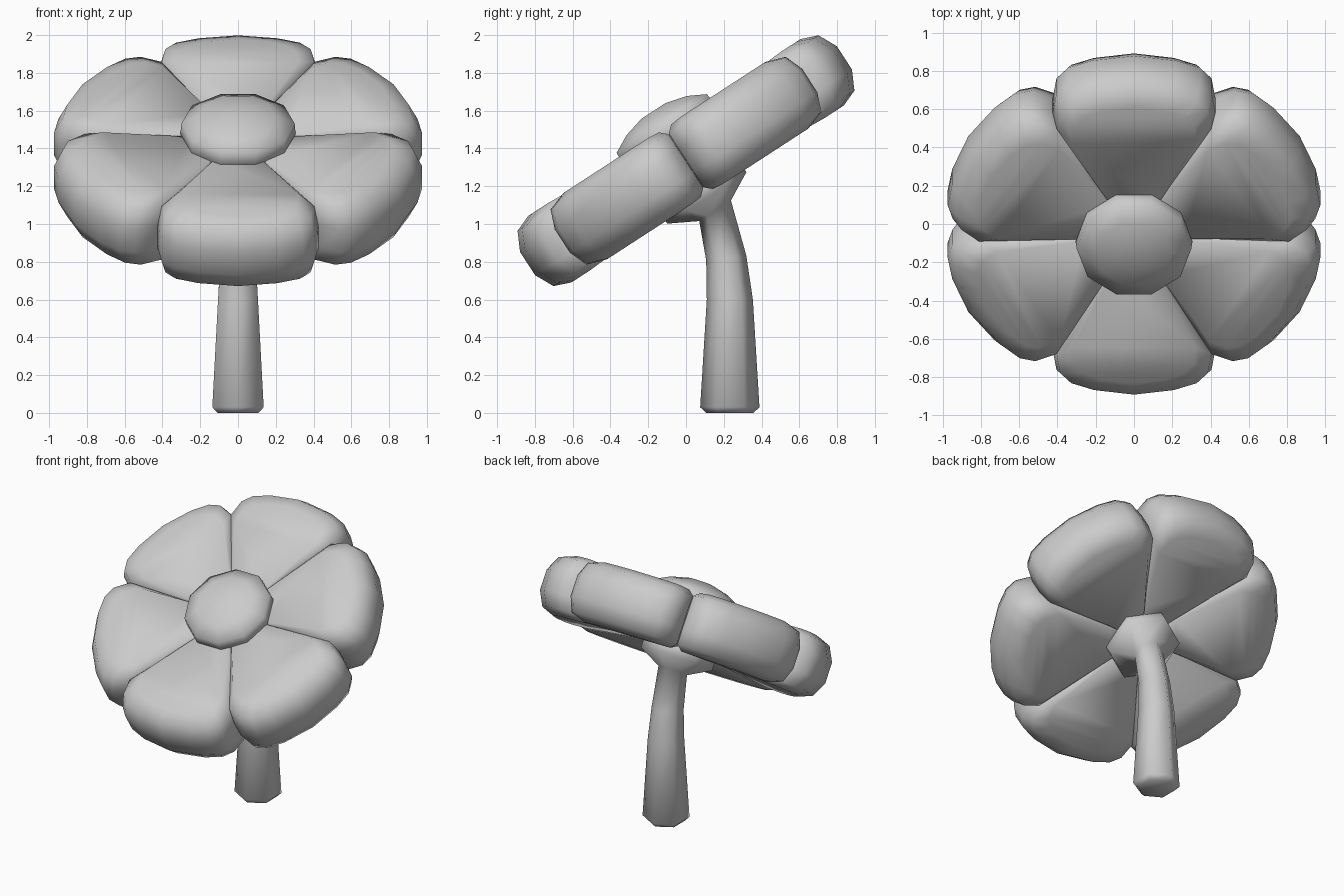
import bpy, bmesh
from math import sin, cos, pi, radians
from mathutils import Matrix, Vector

cube = bpy.data.objects.get("Cube")
if cube:
    bpy.data.objects.remove(cube)

grey = bpy.data.materials.new("plain_grey")
grey.use_nodes = True
COLOUR = (0.6, 0.6, 0.6, 1)
grey.diffuse_color = COLOUR
grey.node_tree.nodes["Principled BSDF"].inputs["Base Color"].default_value = COLOUR

TILT = radians(33)
HEAD = Matrix.Translation((0, 0, 1.335)) @ Matrix.Rotation(TILT, 4, "X")


def loft(name, rings, matrix, cap):
    """Skin a stack of equal rings and close both ends with the cap rule."""
    bm = bmesh.new()
    loops = [[bm.verts.new(p) for p in ring] for ring in rings]
    n = len(loops[0])
    for a, b in zip(loops, loops[1:]):
        for i in range(n):
            j = (i + 1) % n
            bm.faces.new((a[i], a[j], b[j], b[i]))
    for loop in (loops[0], loops[-1]):
        cap(bm, loop)
    bmesh.ops.recalc_face_normals(bm, faces=bm.faces)
    mesh = bpy.data.meshes.new(name)
    bm.to_mesh(mesh)
    bm.free()
    mesh.materials.append(grey)
    mesh.shade_smooth()
    obj = bpy.data.objects.new(name, mesh)
    obj.matrix_world = matrix
    bpy.context.collection.objects.link(obj)
    return obj


def flat_cap(bm, loop):
    bm.faces.new(loop)


def mirrored_cap(bm, loop):
    """Join right and left points in rows, with the petal tip in the middle."""
    n = len(loop)
    mid = n // 2
    for i in range(mid - 1):
        bm.faces.new((loop[i], loop[i + 1], loop[n - 2 - i], loop[n - 1 - i]))
    bm.faces.new((loop[mid - 1], loop[mid], loop[mid + 1]))


def circle(sides, radius, height, centre=(0, 0), tilt=0.0, phase=0.0):
    turn = Matrix.Rotation(tilt, 3, "X")
    mid = Vector((0, centre[0], centre[1] + height))
    return [mid + turn @ Vector((radius * cos(phase + 2 * pi * i / sides),
                                 radius * sin(phase + 2 * pi * i / sides), 0))
            for i in range(sides)]


# Petals: one half outline, mirrored and stacked into a rounded cushion
half = [(.03, .04), (.165, .27), (.425, .74), (.405, .86), (.345, .925), (.22, .97)]
outline = half + [(0, 1.0)] + [(-x, u) for x, u in reversed(half)]
layers = [(-1, .76, .86), (-.83, .95, .95), (-.35, 1, 1),
          (.35, 1, 1), (.83, .95, .95), (1, .76, .86)]


def thickness(u):
    return .15 + .06 * max(0, min(1, (u - .2) / .6))


petal_rings = [[(x * sx, u * su, w * thickness(u)) for x, u in outline]
               for w, sx, su in layers]
for k in range(6):
    loft(f"petal_{k + 1}", petal_rings,
         HEAD @ Matrix.Rotation(k * pi / 3, 4, "Z"), mirrored_cap)

# Domed flower centre
dome = [(.26, .05), (.305, .17), (.3, .235), (.2, .285), (.08, .315)]
loft("flower_centre", [circle(10, r, w) for r, w in dome], HEAD, flat_cap)

# Stem: a bent six-sided stalk that flares into the hub behind the petals
stalk = [(.125, .232, 0, 0), (.157, .232, .03, 0), (.122, .232, .6, 0),
         (.107, .213, .82, .12), (.1, .154, 1.07, TILT)]
rings = [circle(6, r, z, (y, 0), t, pi / 2) for r, y, z, t in stalk]
for r, w in ((.25, -.225), (.25, -.1)):
    mid = HEAD @ Vector((0, -.015, w))
    rings.append(circle(6, r, mid.z, (mid.y, 0), TILT, pi / 2))
loft("stem", rings, Matrix.Identity(4), flat_cap)
